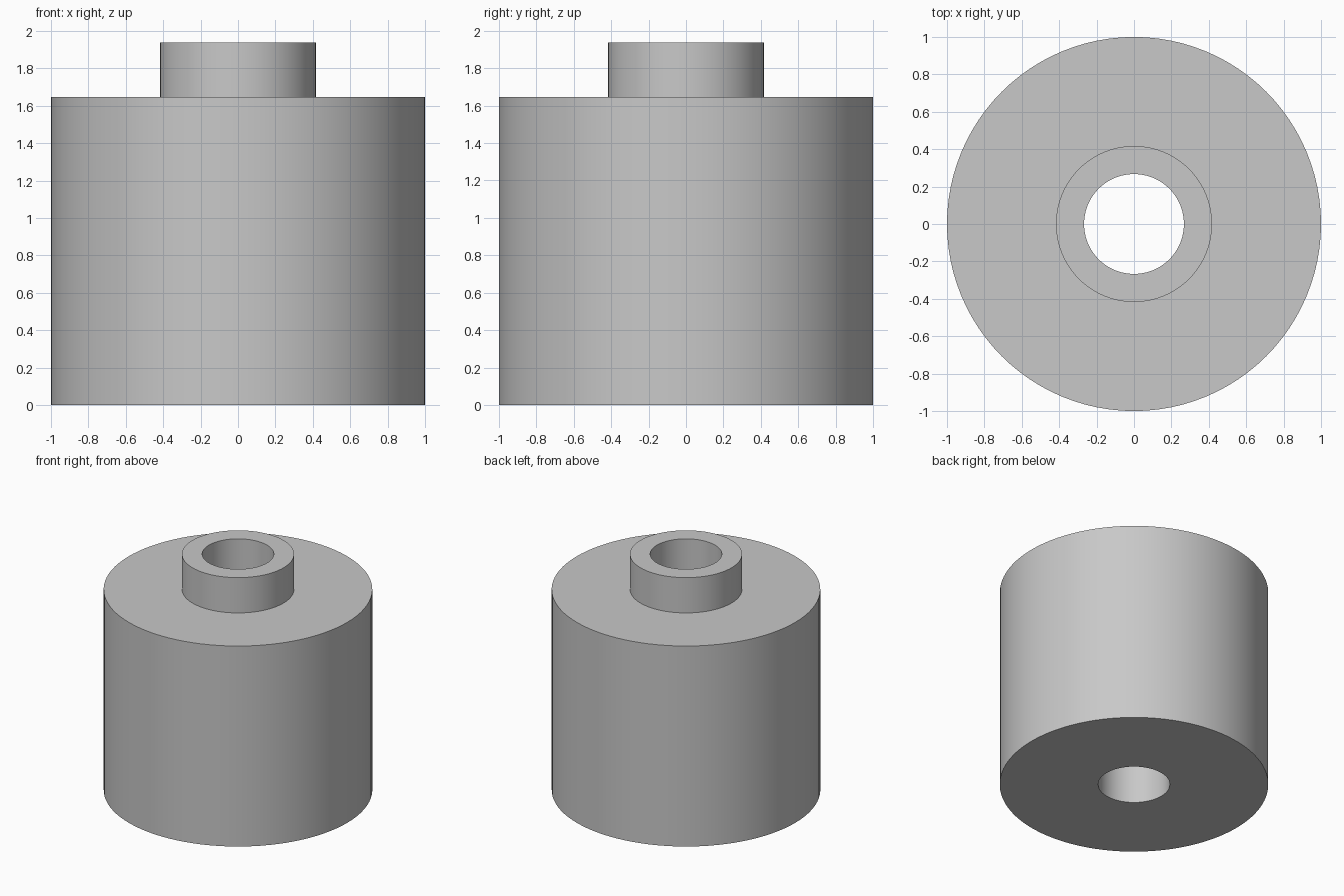
import bpy, bmesh, math
from mathutils import Vector

if "Cube" in bpy.data.objects:
    bpy.data.objects.remove(bpy.data.objects["Cube"])

SEGMENTS = 96
BORE, COLLAR, BODY = 0.267, 0.417, 1.0
SHOULDER_Z, TOP_Z = 1.647, 1.937

grey = bpy.data.materials.new("light grey")
grey.diffuse_color = (0.58, 0.58, 0.58, 1)
grey.use_nodes = True
grey.node_tree.nodes["Principled BSDF"].inputs["Base Color"].default_value = grey.diffuse_color

# Closed half section: through bore, wide body, narrow raised collar
section = [(BORE, 0), (BODY, 0), (BODY, SHOULDER_Z),
           (COLLAR, SHOULDER_Z), (COLLAR, TOP_Z), (BORE, TOP_Z)]

# Revolve the section around the z axis
bm = bmesh.new()
verts = [bm.verts.new((r, 0, z)) for r, z in section]
edges = [bm.edges.new((verts[i], verts[(i + 1) % len(verts)])) for i in range(len(verts))]
bmesh.ops.spin(bm, geom=verts + edges, cent=Vector(), axis=(0, 0, 1),
               angle=math.tau, steps=SEGMENTS, use_duplicate=False)
bmesh.ops.remove_doubles(bm, verts=bm.verts, dist=0.0001)
bmesh.ops.recalc_face_normals(bm, faces=bm.faces)

mesh = bpy.data.meshes.new("collared_bushing")
bm.to_mesh(mesh)
bm.free()
mesh.materials.append(grey)
bushing = bpy.data.objects.new("collared_bushing", mesh)
bpy.context.collection.objects.link(bushing)

# Smooth walls, crisp rims
bpy.context.view_layer.objects.active = bushing
bushing.select_set(True)
bpy.ops.object.shade_smooth_by_angle(angle=math.radians(30))
